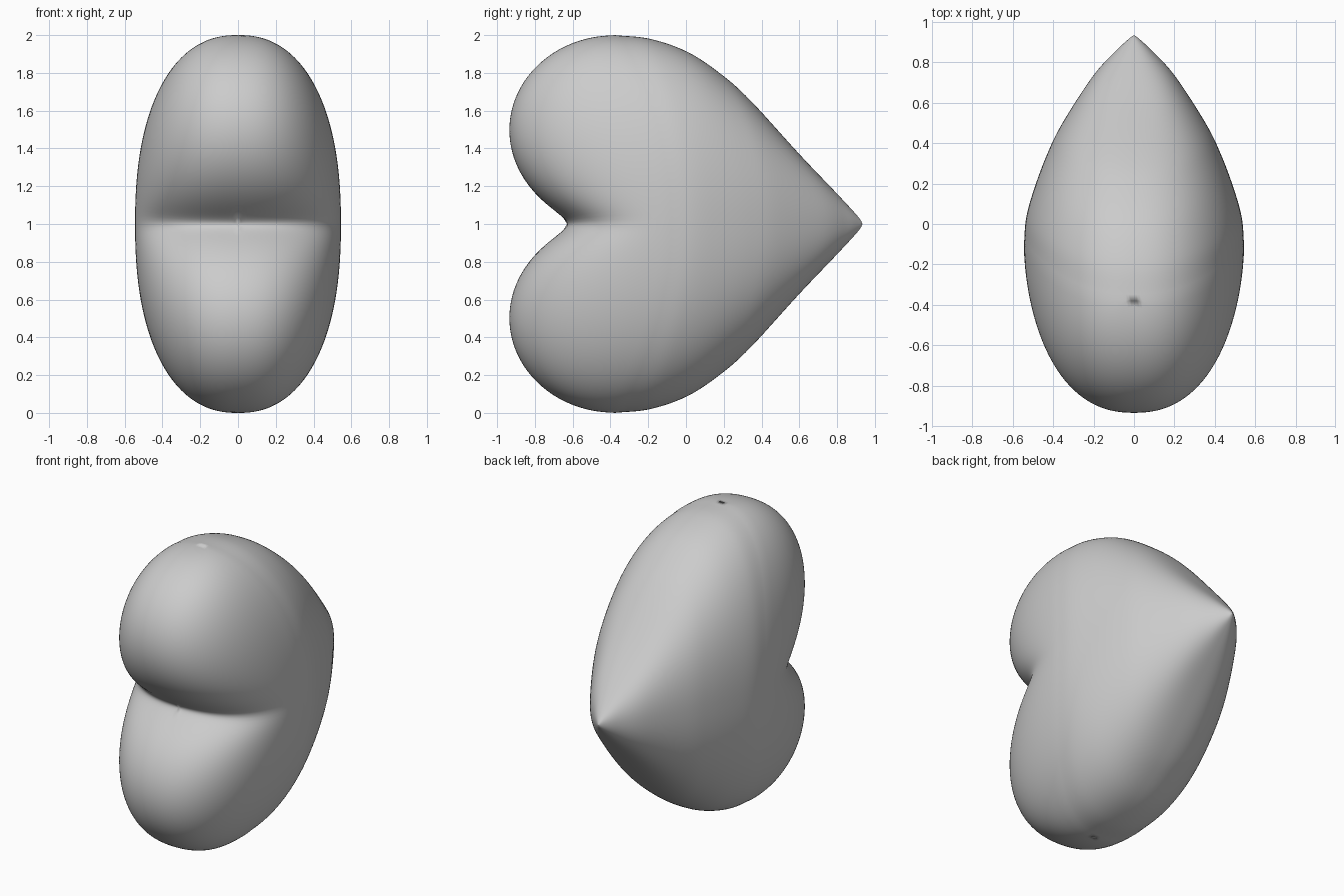
import bpy, bmesh
from math import sin, cos, pi, sqrt
from mathutils import Vector

cube = bpy.data.objects.get("Cube")
if cube:
    bpy.data.objects.remove(cube, do_unlink=True)

HALF_WIDTH = 0.545
SEGMENTS = 256
FRONT_RINGS = 48
STEPS = 6
POWER = 2.3  # fullness of the rounded cross-sections
CLEFT_SOFT = 0.0535

# Back rings from equator to tip: relative radius, upright outline y, flat outline y
back_rings = [Vector(r) for r in (
    (1, -.38, -.1), (.98, -.19, .03), (.91, .01, .17), (.79, .19, .345),
    (.65, .345, .5), (.37, .6, .735), (.16, .8, .86), (.04, .91, .92),
    (0, .935, .935))]


def smooth_path(points, steps):
    """Catmull-Rom interpolation through the ring settings."""
    ext = [points[0] * 2 - points[1]] + points + [points[-1] * 2 - points[-2]]
    path = []
    for a, b, c, d in zip(ext, ext[1:], ext[2:], ext[3:]):
        for i in range(steps):
            t = i / steps
            path.append((b * 2 + (c - a) * t + (a * 2 - b * 5 + c * 4 - d) * t * t
                         + (b * 3 - a - c * 3 + d) * t ** 3) / 2)
    return path + [points[-1]]


def arc(u):
    """Quarter of a superellipse, from 1 at the middle to 0 at the rim."""
    return max(0, 1 - min(abs(u), 1) ** POWER) ** (1 / POWER)


def front_y(u, z):
    """Front surface: a rounded slice at every height, two lobes and a soft cleft."""
    height = min(sqrt(z * z + CLEFT_SOFT ** 2), 1)
    nose = -.38 - .555 * sqrt(max(0, 1 - (2 * height - 1) ** 2))
    side = -.1 - .28 * z * z
    width = arc(z)
    return side - (side - nose) * arc(u / width if width > 1e-5 else 0)


# Unit directions around the rounded equator
directions = []
for i in range(SEGMENTS):
    c, s = cos(2 * pi * i / SEGMENTS), sin(2 * pi * i / SEGMENTS)
    n = (abs(c) ** POWER + abs(s) ** POWER) ** (1 / POWER)
    directions.append((c / n, s / n))

bm = bmesh.new()
loops = []


def add_loop(r, depth):
    loops.append([bm.verts.new((HALF_WIDTH * r * c, depth(c, s), 1 + r * s))
                  for c, s in directions])


# Front lobes, then the back tapering to the tip
for k in range(1, FRONT_RINGS):
    r = sin(pi / 2 * k / FRONT_RINGS)
    add_loop(r, lambda c, s: front_y(r * c, r * s))
for r, upright, flat in smooth_path(back_rings, STEPS)[:-1]:
    add_loop(min(r, 1), lambda c, s: flat + (upright - flat) * s * s)

cleft = bm.verts.new((0, front_y(0, 0), 1))
tip = bm.verts.new((0, back_rings[-1].y, 1))
for i in range(SEGMENTS):
    j = (i + 1) % SEGMENTS
    bm.faces.new((cleft, loops[0][i], loops[0][j]))
    bm.faces.new((tip, loops[-1][j], loops[-1][i]))
    for p, q in zip(loops, loops[1:]):
        bm.faces.new((p[i], q[i], q[j], p[j]))
bmesh.ops.recalc_face_normals(bm, faces=bm.faces)
for face in bm.faces:
    face.smooth = True

mesh = bpy.data.meshes.new("heart")
bm.to_mesh(mesh)
bm.free()
heart = bpy.data.objects.new("heart", mesh)
bpy.context.collection.objects.link(heart)

# Plain grey
grey = bpy.data.materials.new("light grey")
grey.use_nodes = True
colour = (0.6, 0.6, 0.6, 1)
grey.diffuse_color = colour
grey.node_tree.nodes["Principled BSDF"].inputs["Base Color"].default_value = colour
mesh.materials.append(grey)
